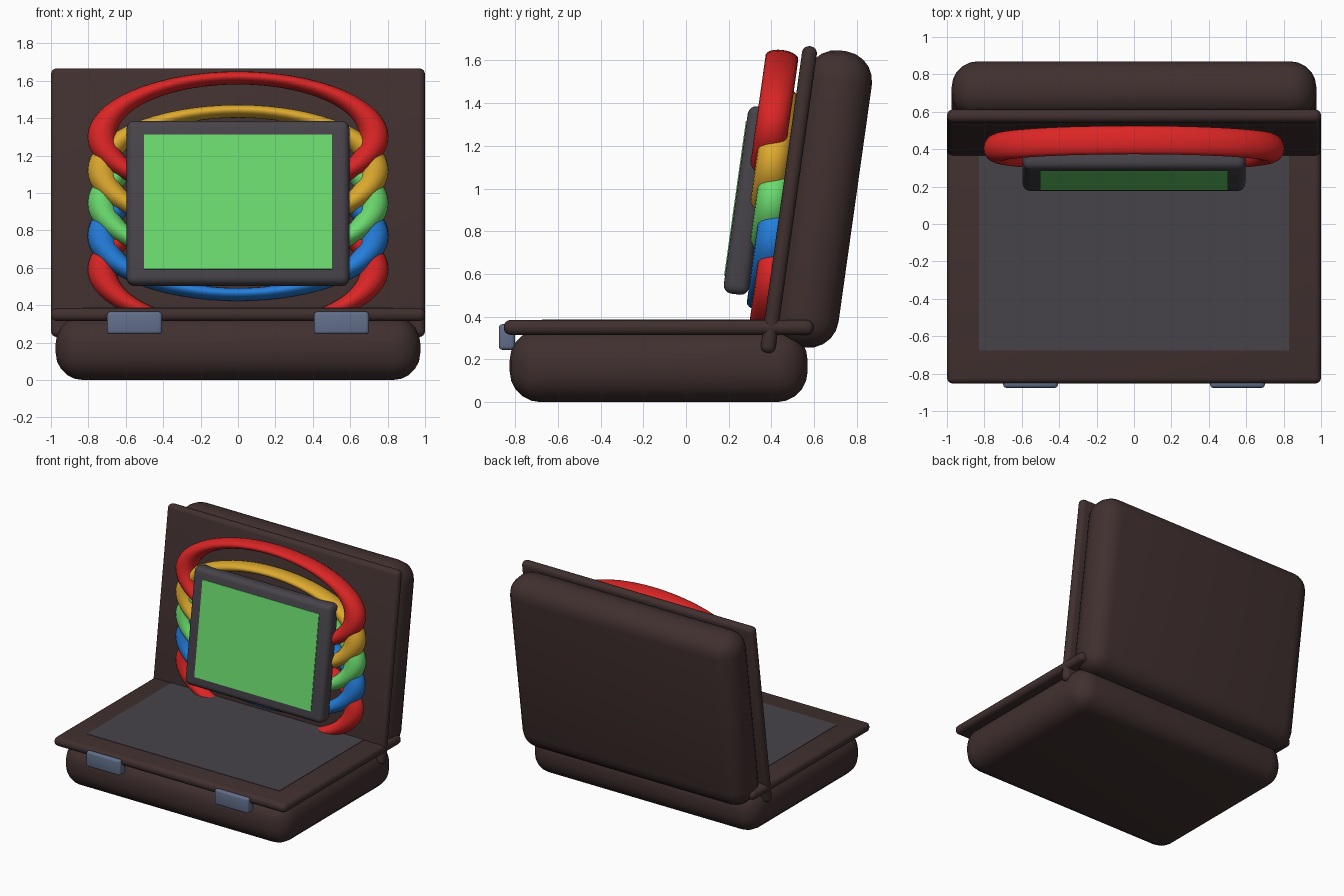
import bpy
import math

if "Cube" in bpy.data.objects:
    bpy.data.objects.remove(bpy.data.objects["Cube"])

TILT = math.radians(8)  # backward lean of the open lid


def material(name, rgb):
    m = bpy.data.materials.new(name)
    lin = [(c / 255 / 12.92) if c < 11 else ((c / 255 + 0.055) / 1.055) ** 2.4 for c in rgb]
    m.diffuse_color = (*lin, 1)
    m.use_nodes = True
    m.node_tree.nodes["Principled BSDF"].inputs["Base Color"].default_value = m.diffuse_color
    return m


BROWN = material("dark_brown", (64, 48, 47))
GREY = material("charcoal_grey", (71, 67, 74))
STEEL = material("steel_blue", (98, 111, 139))
RED = material("red", (220, 37, 37))
YELLOW = material("yellow", (222, 170, 47))
GREEN = material("green", (108, 220, 111))
BLUE = material("blue", (36, 126, 220))


def finish(obj, name, mat):
    obj.name = name
    obj.data.materials.append(mat)
    bpy.ops.object.shade_smooth_by_angle(angle=math.radians(40))
    return obj


def box(name, size, loc, mat, bevel=0.0, segments=4, tilt=0.0):
    """Box with all edges rounded, optionally leaning back."""
    bpy.ops.mesh.primitive_cube_add(size=1)
    obj = bpy.context.object
    obj.scale = size
    bpy.ops.object.transform_apply(location=False, rotation=False, scale=True)
    obj.location = loc
    obj.rotation_euler.x = -tilt
    if bevel:
        mod = obj.modifiers.new("rounding", 'BEVEL')
        mod.width = bevel
        mod.segments = segments
        bpy.ops.object.modifier_apply(modifier="rounding")
    return finish(obj, name, mat)


def on_lid(up, back, y, z):
    """Point offset from (y, z) along the leaning lid's own axes."""
    return (0, y + up * math.sin(TILT) + back * math.cos(TILT),
            z + up * math.cos(TILT) - back * math.sin(TILT))


# Lower case half: rounded shell, rim and grey inlay
box("base_shell", (1.95, 1.395, 0.34), (0, -0.128, 0.17), BROWN, 0.145, 5)
box("base_rim", (2.0, 1.45, 0.07), (0, -0.128, 0.35), BROWN, 0.032, 4)
box("base_inlay", (1.66, 1.10, 0.006), (0, -0.125, 0.385), GREY)

# Lid half: rim and rounded shell, leaning back
LID = (0.4815, 0.948)
box("lid_rim", (2.0, 0.07, 1.45), (0, *LID), BROWN, 0.032, 4, TILT)
box("lid_shell", (1.95, 0.31, 1.40), on_lid(0.025, 0.155, *LID), BROWN, 0.14, 5, TILT)

# Latches on the front edge
for side, x in (("left", -0.553), ("right", 0.553)):
    box("latch_" + side, (0.293, 0.075, 0.12), (x, -0.8385, 0.305), STEEL, 0.016, 3)

# Stack of flattened, coloured rings
for i, (mat, z) in enumerate(zip((RED, YELLOW, GREEN, BLUE, RED),
                                 (1.30, 1.122, 0.947, 0.772, 0.59))):
    bpy.ops.mesh.primitive_torus_add(major_segments=64, minor_segments=20,
                                     major_radius=0.728, minor_radius=0.077)
    ring = bpy.context.object
    ring.scale = (1, 0.437, 1)
    bpy.ops.object.transform_apply(location=False, rotation=False, scale=True)
    ring.location = (0, 0.405, z)
    ring.rotation_euler.x = math.pi / 2 - TILT
    finish(ring, "ring_%d" % (i + 1), mat)

# Display in front of the rings
FRONT = (0.233, 0.952)  # centre of the display's front face
box("display_frame", (1.19, 0.12, 0.885), on_lid(0, 0.06, *FRONT), GREY, 0.04, 4, TILT)
box("display_screen", (1.005, 0.008, 0.728), on_lid(0, 0, *FRONT), GREEN, 0, 1, TILT)
